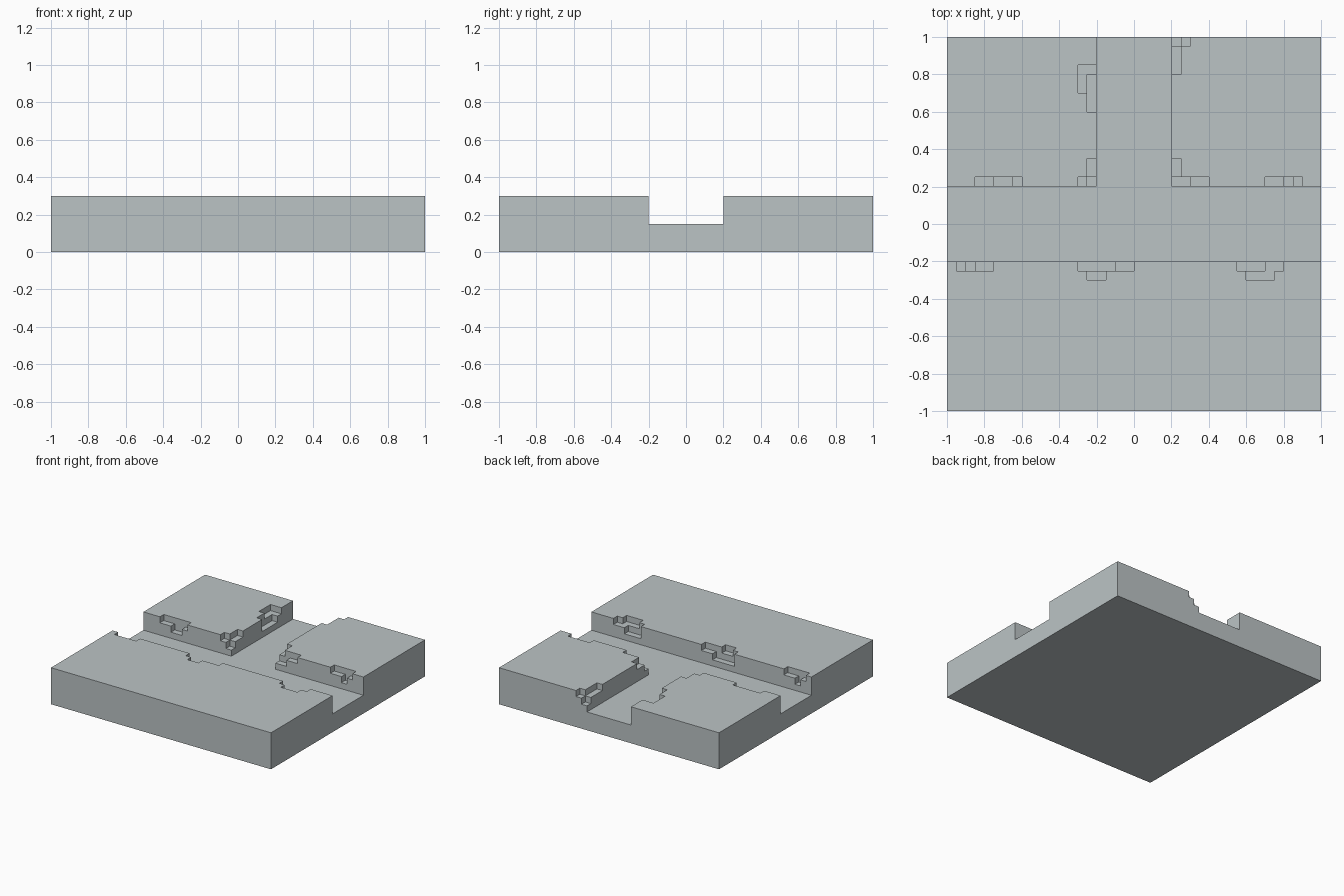
import bpy, bmesh

if "Cube" in bpy.data.objects:
    bpy.data.objects.remove(bpy.data.objects["Cube"])

CELL = 0.05      # chip grid size
N = 40           # cells per side
TOP, STEP, CHIP, FLOOR = 0.30, 0.25, 0.20, 0.15

# Lowered rectangles: x0, x1, y0, y1 per height
trench = [(-1, 1, -.2, .2), (-.2, .2, .2, 1)]
shallow = [
    (-.85, -.6, .2, .25), (-.3, -.2, .2, .25), (-.25, -.2, .2, .35),    # left block
    (-.3, -.2, .7, .85),
    (.2, .25, .8, 1), (.2, .3, .95, 1), (.2, .25, .2, .35),             # right block
    (.2, .4, .2, .25), (.7, .9, .2, .25),
    (-.95, -.75, -.25, -.2), (-.3, 0, -.25, -.2), (-.25, -.15, -.3, -.2),  # front block
    (.55, .8, -.25, -.2), (.6, .75, -.3, -.2),
]
deep = [
    (-.75, -.65, .2, .25), (-.25, -.2, .2, .25), (-.25, -.2, .6, .8),
    (.2, .25, .95, 1), (.2, .3, .2, .25), (.8, .85, .2, .25),
    (-.9, -.85, -.25, -.2), (-.3, -.1, -.25, -.2), (.55, .7, -.25, -.2),
]


def inside(rects, x, y):
    return any(a < x < b and c < y < d for a, b, c, d in rects)


def height(i, j):
    """Level index (in cells) of the surface over grid cell i, j; 0 outside."""
    if not (0 <= i < N and 0 <= j < N):
        return 0
    x, y = (i + .5) * CELL - 1, (j + .5) * CELL - 1
    for rects, z in ((trench, FLOOR), (deep, CHIP), (shallow, STEP)):
        if inside(rects, x, y):
            return round(z / CELL)
    return round(TOP / CELL)


bm = bmesh.new()
cache = {}


def vert(i, j, k):
    if (i, j, k) not in cache:
        cache[i, j, k] = bm.verts.new((i * CELL - 1, j * CELL - 1, k * CELL))
    return cache[i, j, k]


def quad(*pts):
    bm.faces.new([vert(*p) for p in pts])


# Surface, underside and step walls of the chipped block
for i in range(N):
    for j in range(N):
        h = height(i, j)
        quad((i, j, h), (i + 1, j, h), (i + 1, j + 1, h), (i, j + 1, h))
        quad((i, j, 0), (i, j + 1, 0), (i + 1, j + 1, 0), (i + 1, j, 0))
        sides = ((1, 0, (i + 1, j), (i + 1, j + 1)), (-1, 0, (i, j + 1), (i, j)),
                 (0, 1, (i + 1, j + 1), (i, j + 1)), (0, -1, (i, j), (i + 1, j)))
        for dx, dy, a, b in sides:
            for k in range(height(i + dx, j + dy), h):
                quad((*a, k), (*b, k), (*b, k + 1), (*a, k + 1))

# Merge coplanar cells into large flat faces
bmesh.ops.dissolve_limit(bm, angle_limit=0.01, verts=bm.verts, edges=bm.edges)

mesh = bpy.data.meshes.new("trench_tile")
bm.to_mesh(mesh)
bm.free()
stone = bpy.data.materials.new("grey_stone")
stone.diffuse_color = (0.50, 0.55, 0.56, 1)
stone.use_nodes = True
stone.node_tree.nodes["Principled BSDF"].inputs["Base Color"].default_value = stone.diffuse_color
mesh.materials.append(stone)
tile = bpy.data.objects.new("trench_tile", mesh)
bpy.context.collection.objects.link(tile)
